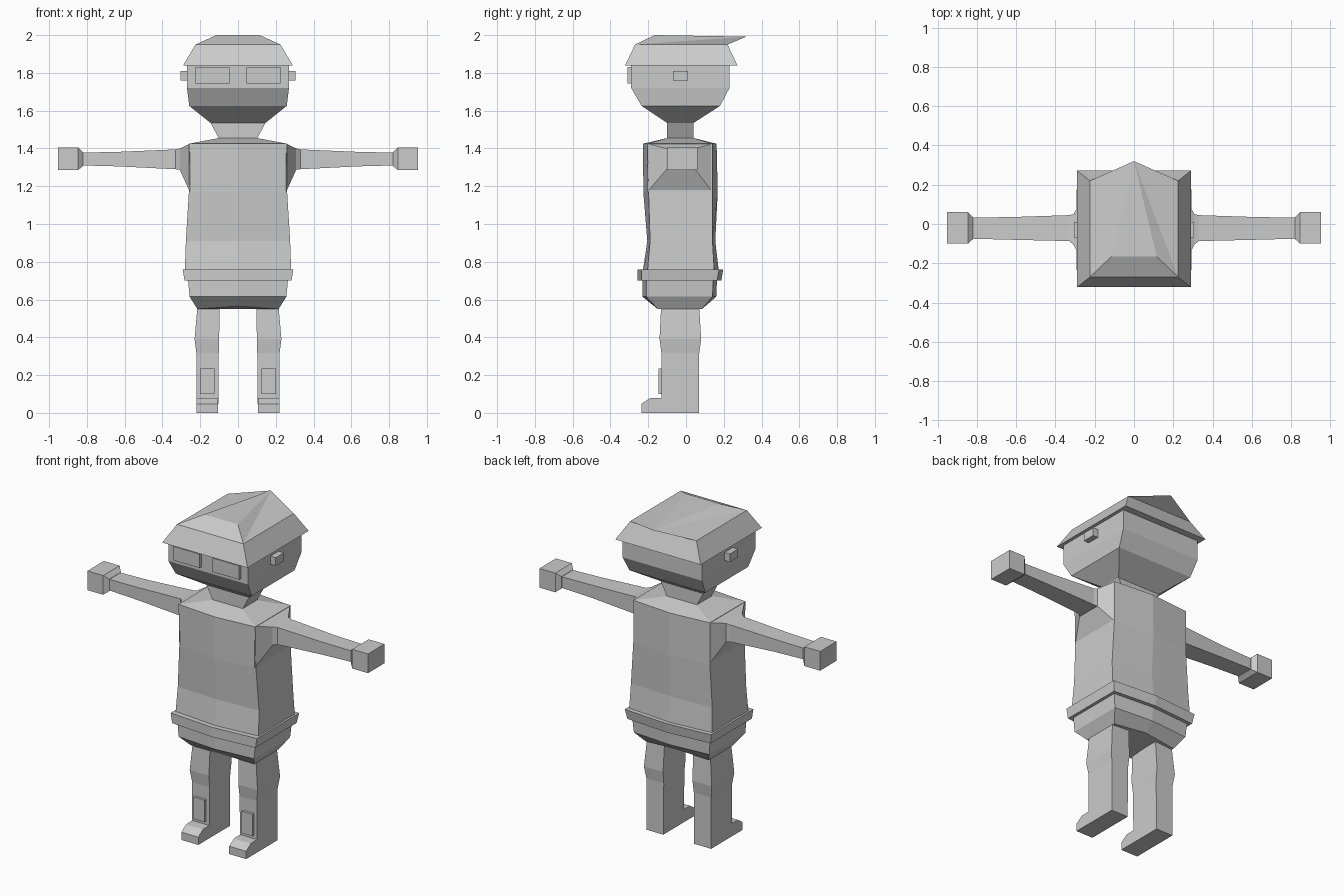
import bpy, bmesh

if "Cube" in bpy.data.objects:
    bpy.data.objects.remove(bpy.data.objects["Cube"])

grey = bpy.data.materials.new("plain grey")
grey.diffuse_color = (0.6, 0.6, 0.6, 1)
grey.use_nodes = True
grey.node_tree.nodes["Principled BSDF"].inputs["Base Color"].default_value = grey.diffuse_color


def finish(name, bm, mirror=False):
    bmesh.ops.recalc_face_normals(bm, faces=bm.faces[:])
    me = bpy.data.meshes.new(name)
    bm.to_mesh(me)
    bm.free()
    me.materials.append(grey)
    ob = bpy.data.objects.new(name, me)
    bpy.context.collection.objects.link(ob)
    if mirror:
        ob.modifiers.new("other side", 'MIRROR').use_mirror_merge = False
    return ob


def loft(name, rings, mirror=False):
    """Skin a list of equal-length point rings and cap both ends."""
    bm = bmesh.new()
    rows = [[bm.verts.new(p) for p in r] for r in rings]
    n = len(rows[0])
    for a, b in zip(rows, rows[1:]):
        for i in range(n):
            j = (i + 1) % n
            bm.faces.new((a[i], a[j], b[j], b[i]))
    bm.faces.new(rows[0][::-1])
    bm.faces.new(rows[-1])
    return finish(name, bm, mirror)


def rect_z(z, x0, x1, y0, y1):
    return [(x0, y0, z), (x1, y0, z), (x1, y1, z), (x0, y1, z)]


def rect_x(x, y0, y1, z0, z1):
    return [(x, y0, z0), (x, y1, z0), (x, y1, z1), (x, y0, z1)]


def body(z, hx, yf, yb, bulge=0.0, lift=0.0):
    """Six-point ring with a crease down the middle of front and back."""
    return [(-hx, yf, z), (0, yf - bulge, z + lift), (hx, yf, z),
            (hx, yb, z), (0, yb + bulge, z + lift), (-hx, yb, z)]


def box(name, x0, x1, y0, y1, z0, z1):
    return loft(name, [rect_z(z0, x0, x1, y0, y1), rect_z(z1, x0, x1, y0, y1)], True)


# torso, belt and hips
loft("torso", [body(0.74, 0.282, -0.205, 0.15, 0.025),
               body(0.91, 0.276, -0.19, 0.14, 0.015),
               body(1.17, 0.26, -0.198, 0.14, 0.028),
               body(1.425, 0.26, -0.205, 0.14, 0.022),
               body(1.455, 0.10, -0.10, 0.04)])
loft("belt", [body(0.70, 0.283, -0.235, 0.165, 0.022),
              body(0.76, 0.293, -0.235, 0.175, 0.022)])
loft("hips", [body(0.55, 0.215, -0.15, 0.085, 0.015, 0.015),
              body(0.615, 0.256, -0.21, 0.14, 0.02),
              body(0.72, 0.266, -0.21, 0.145, 0.02)])

# neck and head
loft("neck", [rect_z(1.45, -0.10, 0.10, -0.10, 0.04),
              rect_z(1.535, -0.145, 0.145, -0.10, 0.04)])
loft("head", [rect_z(1.535, -0.145, 0.145, -0.10, 0.04),
              rect_z(1.625, -0.258, 0.258, -0.235, 0.18),
              rect_z(1.72, -0.27, 0.27, -0.29, 0.23),
              rect_z(1.86, -0.27, 0.27, -0.29, 0.23)])
box("eye_panel", 0.045, 0.225, -0.31, -0.28, 1.745, 1.83)
box("ear", 0.26, 0.305, -0.07, 0.01, 1.76, 1.81)

# hat: flared brim, sloping crown and an overhanging point at the back
bm = bmesh.new()
brim = [bm.verts.new(p) for p in rect_z(1.84, -0.29, 0.29, -0.322, 0.272)]
band = [bm.verts.new(p) for p in rect_z(1.95, -0.225, 0.225, -0.27, 0.22)]
tl, tr = bm.verts.new((-0.115, -0.165, 2)), bm.verts.new((0.115, -0.165, 2))
tip = bm.verts.new((0, 0.32, 1.992))
for i in range(4):
    j = (i + 1) % 4
    bm.faces.new((brim[i], brim[j], band[j], band[i]))
bm.faces.new(brim[::-1])
for f in [(band[0], band[1], tr, tl), (tl, tr, tip),
          (band[1], band[2], tip), (band[1], tip, tr),
          (band[3], band[0], tip), (band[0], tl, tip),
          (band[2], band[3], tip)]:
    bm.faces.new(f)
finish("hat", bm)

# arms with shoulder flare, and block hands
loft("arm", [rect_x(0.255, -0.205, 0.14, 1.17, 1.425),
             rect_x(0.308, -0.105, 0.05, 1.287, 1.40),
             rect_x(0.33, -0.087, 0.045, 1.29, 1.395),
             rect_x(0.63, -0.08, 0.035, 1.305, 1.382),
             rect_x(0.82, -0.075, 0.033, 1.31, 1.378)], True)
loft("hand", [rect_x(0.82, -0.077, 0.035, 1.307, 1.38),
              rect_x(0.846, -0.10, 0.06, 1.286, 1.404),
              rect_x(0.953, -0.10, 0.06, 1.286, 1.404)], True)

# legs, feet and shin plates
loft("leg", [rect_z(0.0, 0.105, 0.22, -0.13, 0.07),
             rect_z(0.315, 0.102, 0.22, -0.13, 0.07),
             rect_z(0.39, 0.10, 0.23, -0.14, 0.08),
             rect_z(0.56, 0.097, 0.215, -0.132, 0.07)], True)
toe = [(-0.12, 0), (-0.235, 0), (-0.235, 0.048), (-0.19, 0.078), (-0.12, 0.08)]
loft("foot", [[(x, y, z) for y, z in toe] for x in (0.105, 0.22)], True)
box("shin_plate", 0.125, 0.2, -0.145, -0.12, 0.10, 0.235)
